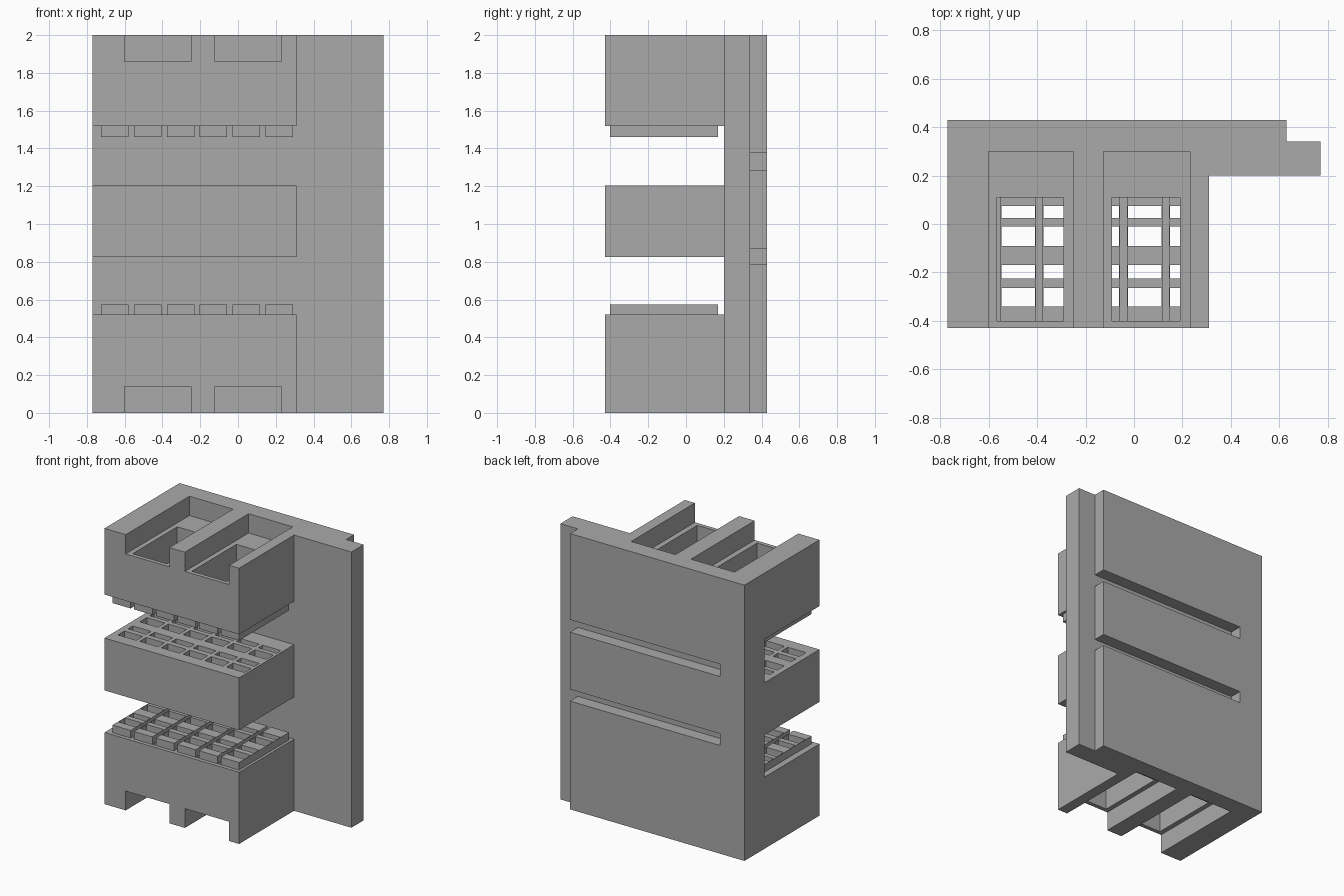
import bpy
import bmesh

if "Cube" in bpy.data.objects:
    bpy.data.objects.remove(bpy.data.objects["Cube"], do_unlink=True)

grey = bpy.data.materials.new("plain_grey")
grey.use_nodes = True
grey.diffuse_color = (0.4, 0.4, 0.4, 1)
grey.node_tree.nodes["Principled BSDF"].inputs["Base Color"].default_value = (0.4, 0.4, 0.4, 1)


def finish(name, bm):
    bmesh.ops.recalc_face_normals(bm, faces=bm.faces)
    mesh = bpy.data.meshes.new(name)
    bm.to_mesh(mesh)
    bm.free()
    mesh.materials.append(grey)
    ob = bpy.data.objects.new(name, mesh)
    bpy.context.collection.objects.link(ob)
    return ob


def boxes(name, spans):
    """One object made of boxes given as ((x0, x1), (y0, y1), (z0, z1))."""
    bm = bmesh.new()
    for span in spans:
        verts = bmesh.ops.create_cube(bm, size=1)["verts"]
        for v in verts:
            v.co = [lo + (c + 0.5) * (hi - lo) for c, (lo, hi) in zip(v.co, span)]
    return finish(name, bm)


def cut(target, spans):
    """Subtract a set of separate boxes from the target."""
    cutter = boxes("cutter", spans)
    cutter.hide_render = True
    mod = target.modifiers.new("cut", "BOOLEAN")
    mod.operation = "DIFFERENCE"
    mod.solver = "EXACT"
    mod.object = cutter
    bpy.context.view_layer.update()
    graph = bpy.context.evaluated_depsgraph_get()
    result = bpy.data.meshes.new_from_object(target.evaluated_get(graph))
    target.modifiers.clear()
    target.data = result
    bpy.data.objects.remove(cutter, do_unlink=True)


def both_ends(z0, z1):
    """A height span at the bottom and its mirror at the top."""
    return [(z0, z1), (2 - z1, 2 - z0)]


columns = [(-0.725 + 0.174 * i, -0.579 + 0.174 * i) for i in range(6)]
rows = [(-0.34, -0.265), (-0.225, -0.17), (-0.09, -0.01), (0.025, 0.075)]

# Body: stepped back plate and front blocks as one extruded outline
outline = [(-0.77, -0.43), (0.31, -0.43), (0.31, 0.2), (0.77, 0.2),
           (0.77, 0.34), (0.63, 0.34), (0.63, 0.43), (-0.77, 0.43)]
bm = bmesh.new()
base = bm.faces.new([bm.verts.new((x, y, 0)) for x, y in outline])
top = bmesh.ops.extrude_face_region(bm, geom=[base])["geom"]
bmesh.ops.translate(bm, vec=(0, 0, 2), verts=[g for g in top if isinstance(g, bmesh.types.BMVert)])
body = finish("mould_body", bm)

# Gaps between the three blocks, and the two grooves in the back
cut(body, [((-1, 0.4), (-1, 0.2), z) for z in ((0.52, 0.825), (1.205, 1.52))]
    + [((-0.575, 0.9), (0.34, 0.6), z) for z in ((0.785, 0.87), (1.285, 1.375))])

# Open-fronted pockets in the two end blocks
cut(body, [(x, (-0.6, 0.3), z) for x in ((-0.6, -0.25), (-0.125, 0.23))
           for z in both_ends(-0.2, 0.14)])

# Deep shafts from the pockets to the inner faces
cut(body, [(x, (-0.4, 0.11), z) for x in ((-0.565, -0.29), (-0.09, 0.19))
           for z in both_ends(0.1, 0.6)])

# Grid of holes through the middle block
cut(body, [(x, y, (0.78, 1.25)) for x in columns for y in rows])

# Perforated ridges on the inner faces of the end blocks
for name, z in zip(("lower_ridges", "upper_ridges"), both_ends(0.52, 0.575)):
    z = z if name == "lower_ridges" else (1.46, 1.52)
    ridges = boxes(name, [(x, (-0.403, 0.17), z) for x in columns])
    cut(ridges, [((a + 0.004, b - 0.004), y, (z[0] - 0.1, z[1] + 0.1))
                 for a, b in columns for y in rows])
